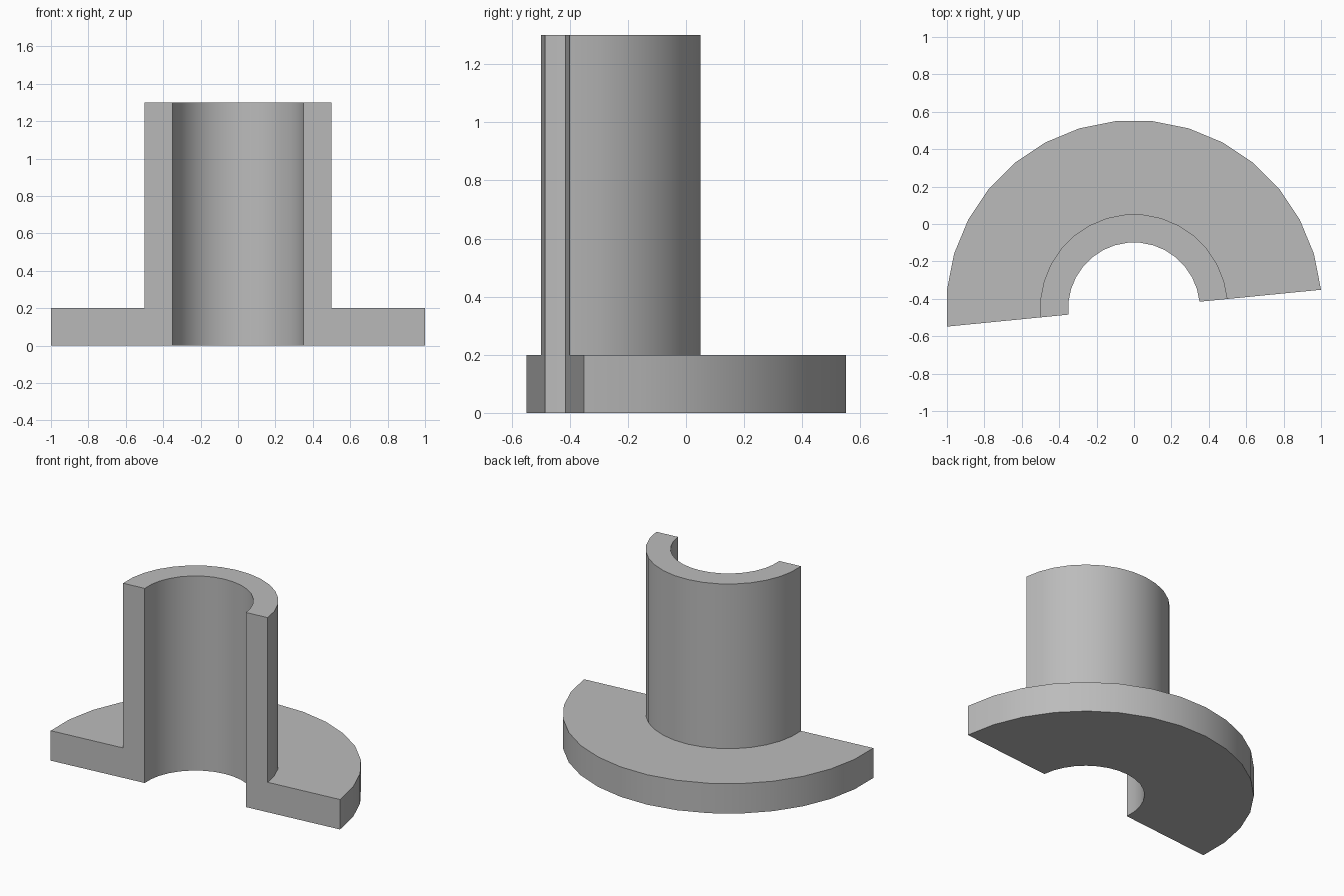
import bpy, bmesh
from math import cos, sin, radians

cube = bpy.data.objects.get("Cube")
if cube:
    bpy.data.objects.remove(cube, do_unlink=True)

STEPS = 16
STEP = radians(180 / STEPS)
SCALE = 1 / cos(STEP / 2)      # half step offset, so flats touch the bounds
CENTRE_Y = -0.45

# Cross-section as (radius, height): bore, tube wall, flange
profile = [(0.35, 0), (1.0, 0), (1.0, 0.2), (0.5, 0.2), (0.5, 1.3), (0.35, 1.3)]

grey = bpy.data.materials.new("plain grey")
grey.use_nodes = True
colour = (0.5, 0.5, 0.5, 1)
grey.diffuse_color = colour
grey.node_tree.nodes["Principled BSDF"].inputs["Base Color"].default_value = colour

# Sweep the section through half a turn
bm = bmesh.new()
rings = []
for i in range(STEPS + 1):
    a = STEP * (i + 0.5)
    rings.append([bm.verts.new((r * SCALE * cos(a), CENTRE_Y + r * SCALE * sin(a), z))
                  for r, z in profile])
for a, b in zip(rings, rings[1:]):
    for j in range(len(profile)):
        k = (j + 1) % len(profile)
        bm.faces.new((a[j], b[j], b[k], a[k]))

# Flat cut faces at both ends
bm.faces.new(rings[0])
bm.faces.new(rings[-1][::-1])
bmesh.ops.recalc_face_normals(bm, faces=bm.faces)

mesh = bpy.data.meshes.new("half_flanged_sleeve")
bm.to_mesh(mesh)
bm.free()
mesh.materials.append(grey)
sleeve = bpy.data.objects.new("half_flanged_sleeve", mesh)
bpy.context.collection.objects.link(sleeve)

# Smooth curved walls, sharp rims
bpy.ops.object.select_all(action='DESELECT')
sleeve.select_set(True)
bpy.context.view_layer.objects.active = sleeve
bpy.ops.object.shade_smooth_by_angle(angle=radians(30))
